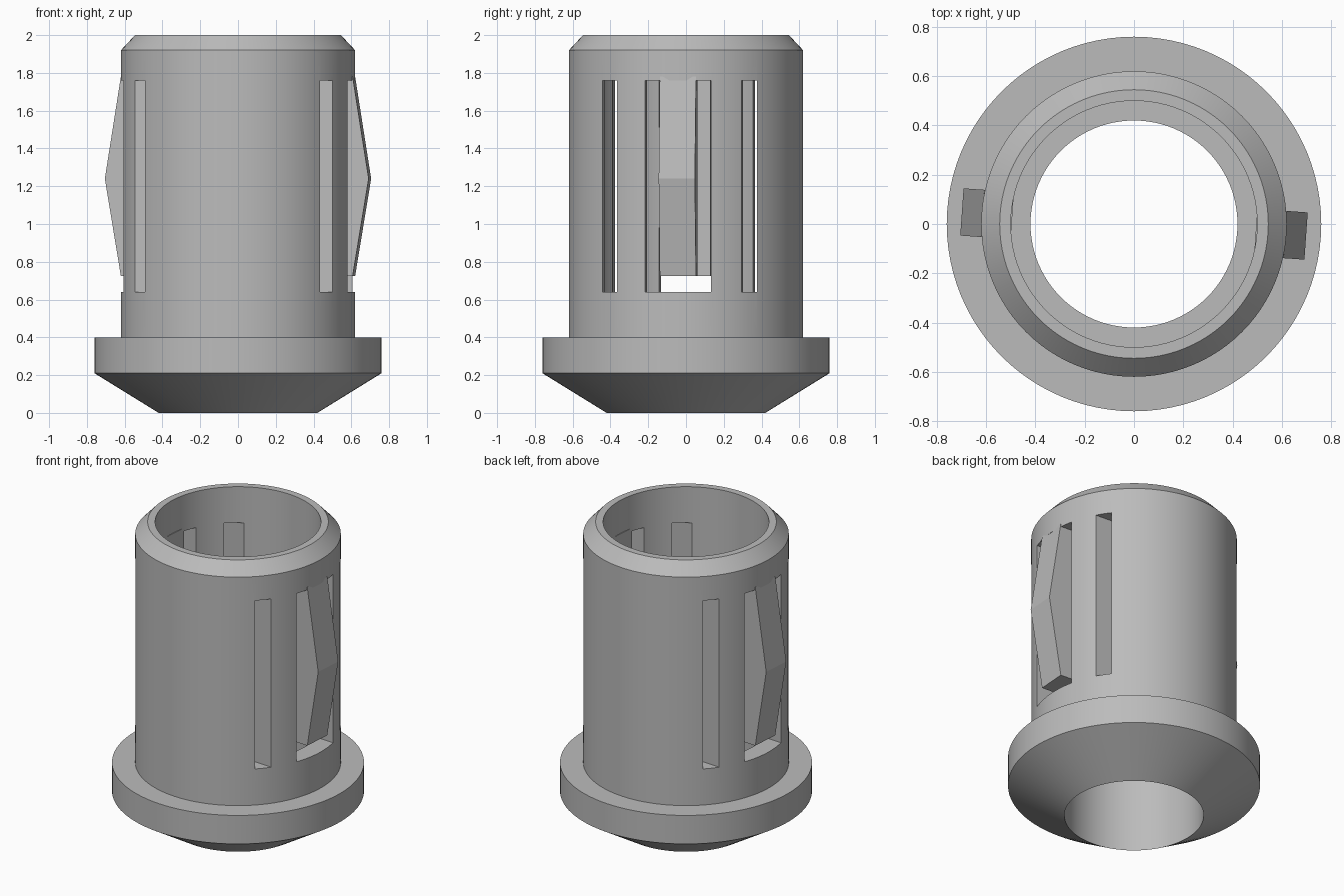
import bpy, bmesh, math

if "Cube" in bpy.data.objects:
    bpy.data.objects.remove(bpy.data.objects["Cube"])

SEGMENTS = 96
TILT = math.radians(-4)      # twist of the slots and tabs about z
SLOT_LOW, SLOT_HIGH = 0.64, 1.76

grey = bpy.data.materials.new("plain grey")
grey.use_nodes = True
colour = (0.5, 0.5, 0.5, 1)
grey.diffuse_color = colour
grey.node_tree.nodes["Principled BSDF"].inputs["Base Color"].default_value = colour


def make_object(name, bm):
    bmesh.ops.recalc_face_normals(bm, faces=bm.faces)
    mesh = bpy.data.meshes.new(name)
    bm.to_mesh(mesh)
    bm.free()
    mesh.materials.append(grey)
    obj = bpy.data.objects.new(name, mesh)
    bpy.context.collection.objects.link(obj)
    return obj


def activate(obj):
    bpy.ops.object.select_all(action='DESELECT')
    obj.select_set(True)
    bpy.context.view_layer.objects.active = obj


def lathe(name, profile):
    """Revolve a closed (radius, z) profile about z."""
    bm = bmesh.new()
    rings = []
    for i in range(SEGMENTS):
        a = math.tau * i / SEGMENTS
        rings.append([bm.verts.new((r * math.cos(a), r * math.sin(a), z)) for r, z in profile])
    for i, ring in enumerate(rings):
        following = rings[(i + 1) % SEGMENTS]
        for j in range(len(profile)):
            k = (j + 1) % len(profile)
            bm.faces.new((ring[j], following[j], following[k], ring[k]))
    return make_object(name, bm)


def prism(name, outline, y0, y1, turn):
    """Extrude an (x, z) outline from y0 to y1, then turn it about z."""
    bm = bmesh.new()
    near = bm.faces.new([bm.verts.new((x, y0, z)) for x, z in outline])
    grown = bmesh.ops.extrude_face_region(bm, geom=[near])["geom"]
    moved = [v for v in grown if isinstance(v, bmesh.types.BMVert)]
    bmesh.ops.translate(bm, verts=moved, vec=(0, y1 - y0, 0))
    obj = make_object(name, bm)
    obj.rotation_euler.z = turn
    return obj


# Hollow sleeve with chamfered rim, flange and conical foot
sleeve = lathe("flanged_sleeve", [
    (0.42, 0), (0.76, 0.21), (0.76, 0.40), (0.62, 0.40), (0.62, 1.92),
    (0.545, 2.0), (0.50, 2.0), (0.50, 0.55), (0.42, 0.55)])

# Wide windows and narrow side slots, cut straight through both walls
slot_outline = [(-1, SLOT_LOW), (1, SLOT_LOW), (1, SLOT_HIGH), (-1, SLOT_HIGH)]
for y0, y1 in ((-0.41, -0.33), (-0.175, 0.175), (0.33, 0.41)):
    cutter = prism("slot_cutter", slot_outline, y0, y1, TILT)
    cutter.hide_render = True
    activate(sleeve)
    cut = sleeve.modifiers.new("slot", 'BOOLEAN')
    cut.operation = 'DIFFERENCE'
    cut.solver = 'EXACT'
    cut.object = cutter
    bpy.ops.object.modifier_apply(modifier=cut.name)
    bpy.data.objects.remove(cutter)
activate(sleeve)
bpy.ops.object.shade_smooth_by_angle(angle=math.radians(25))

# Spring tabs hanging in the windows, bulging outward at mid height
tab_outline = [(0.495, 0.725), (0.615, 0.725), (0.70, 1.24), (0.615, 1.78), (0.495, 1.78)]
for side, turn in (("left", 0), ("right", math.pi)):
    prism(side + "_spring_tab", tab_outline, -0.096, 0.096, TILT + turn)
